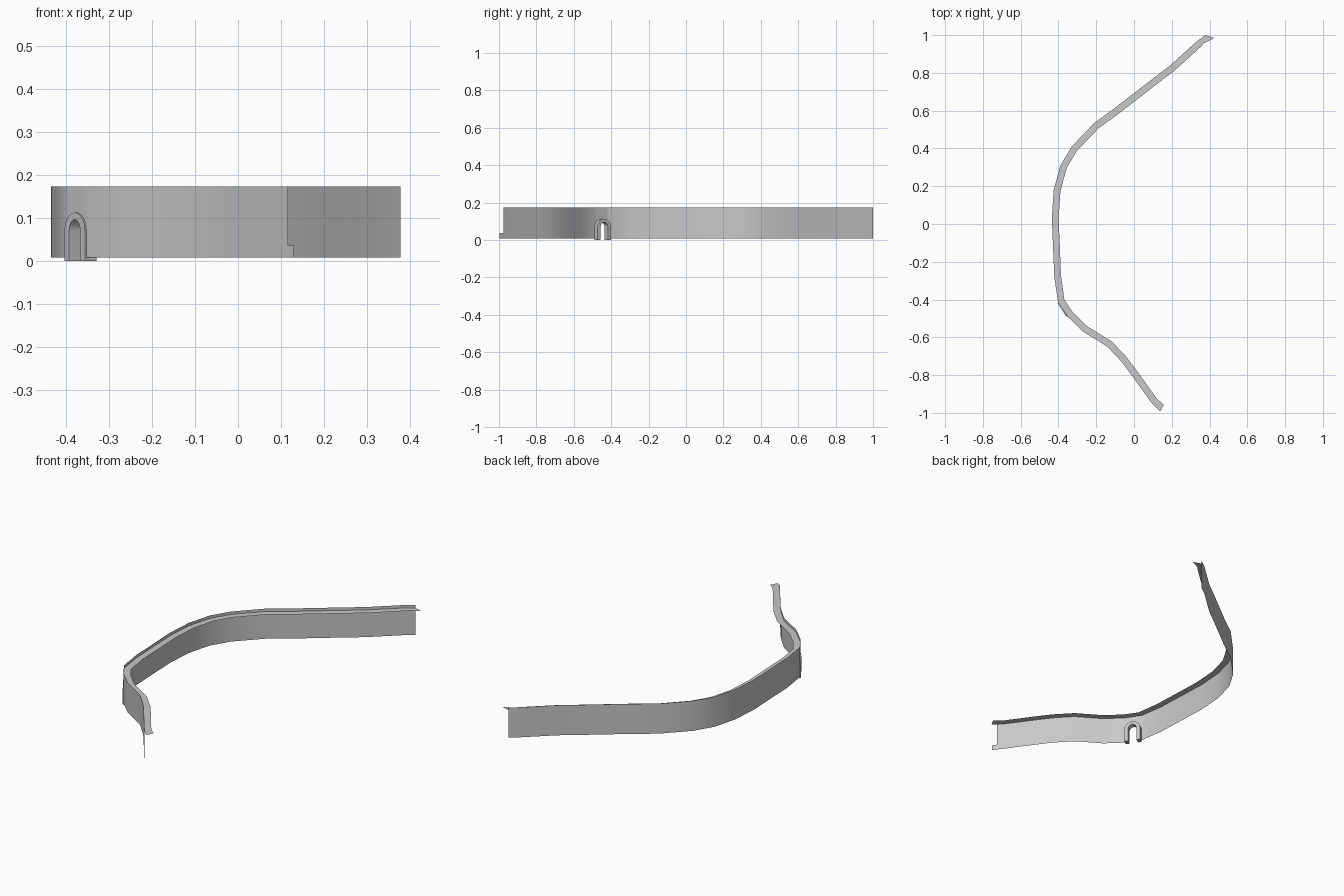
import bpy, bmesh, math
from mathutils import Vector

cube = bpy.data.objects.get("Cube")
if cube:
    bpy.data.objects.remove(cube, do_unlink=True)

BASE, TOP, WALK = 0.008, 0.173, 0.157
WALK_WIDTH = 0.036

stone = bpy.data.materials.new("grey_stone")
stone.use_nodes = True
grey = (0.58, 0.58, 0.58, 1)
stone.diffuse_color = grey
stone.node_tree.nodes["Principled BSDF"].inputs["Base Color"].default_value = grey

# Wall line seen from above, from the back end to the front end
NORTH = [(0.378, 1.0), (0.33, 0.965), (0.19, 0.838), (0.10, 0.77), (-0.10, 0.615),
         (-0.21, 0.535), (-0.33, 0.41), (-0.39, 0.31), (-0.425, 0.18),
         (-0.435, 0.03), (-0.422, -0.28), (-0.402, -0.415)]
SOUTH = [(-0.352, -0.49), (-0.27, -0.57), (-0.14, -0.65), (-0.065, -0.73),
         (-0.02, -0.79), (0.095, -0.95), (0.116, -0.976)]
STEP_END = (0.13, -0.997)

# Gate frame: centre, direction along the wall, direction inward
a, b = Vector(NORTH[-1]), Vector(SOUTH[0])
mid, along = (a + b) / 2, (b - a).normalized()
inward = Vector((-along.y, along.x))


def make_object(name, bm, angle=35):
    bmesh.ops.remove_doubles(bm, verts=bm.verts, dist=0.0002)
    mesh = bpy.data.meshes.new(name)
    bm.to_mesh(mesh)
    bm.free()
    mesh.materials.append(stone)
    obj = bpy.data.objects.new(name, mesh)
    bpy.context.collection.objects.link(obj)
    bpy.ops.object.select_all(action="DESELECT")
    obj.select_set(True)
    bpy.context.view_layer.objects.active = obj
    bpy.ops.object.shade_smooth_by_angle(angle=math.radians(angle))
    return obj


def arch(half_width, spring, rise, steps=10):
    """Points (u, z) over a round arch, without its feet."""
    return [(-half_width * math.cos(math.pi * i / steps),
             spring + rise * math.sin(math.pi * i / steps)) for i in range(steps + 1)]


# Curtain wall: a thin sheet of columns (x, y, bottom, top), open at the gate
columns = [(x, y, BASE, TOP) for x, y in NORTH]
opening = arch(0.031, 0.07, 0.034)
ends = [(opening[0][0], BASE)], [(opening[-1][0], BASE)]
for u, z in ends[0] + opening + ends[1]:
    p = mid + along * u
    columns.append((p.x, p.y, z, TOP))
columns += [(x, y, BASE, TOP) for x, y in SOUTH]
columns += [(*SOUTH[-1], BASE, 0.037), (*STEP_END, BASE, 0.037)]

bm = bmesh.new()
for (x0, y0, b0, t0), (x1, y1, b1, t1) in zip(columns, columns[1:]):
    if math.hypot(x1 - x0, y1 - y0) > 0.0003:
        corners = [(x0, y0, b0), (x0, y0, t0), (x1, y1, t1), (x1, y1, b1)]
        bm.faces.new([bm.verts.new(c) for c in corners])
make_object("curtain_wall", bm)

# Wall walk: a flat ledge along the inner side, below the parapet top
path = [Vector(p) for p in NORTH + SOUTH[:-1] + [(0.138, -0.993)]]
inner = []
for i, p in enumerate(path):
    before = (p - path[max(i - 1, 0)]).normalized()
    after = (path[min(i + 1, len(path) - 1)] - p).normalized()
    d = (before + after).normalized()
    inner.append(p + Vector((-d.y, d.x)) * WALK_WIDTH)
inner[0] = Vector((0.425, 0.985))
inner.insert(1, Vector((0.368, 0.955)))
path.insert(1, path[0].lerp(path[1], 0.4))
inner[-1] = Vector((0.158, -0.957))

bm = bmesh.new()
for i in range(len(path) - 1):
    quad = (path[i], inner[i], inner[i + 1], path[i + 1])
    face = bm.faces.new([bm.verts.new((p.x, p.y, WALK)) for p in quad])
    face.normal_update()
    if face.normal.z < 0:
        face.normal_flip()
make_object("wall_walk", bm)

# Gate arch: a round-headed frame through the wall, open in the middle
outer_line = [(-0.043, 0)] + arch(0.043, 0.07, 0.043) + [(0.043, 0)]
inner_line = [(-0.023, 0)] + arch(0.023, 0.07, 0.026) + [(0.023, 0)]
bm = bmesh.new()


def ring(line, depth):
    verts = []
    for u, z in line:
        p = mid + along * u + inward * depth
        verts.append(bm.verts.new((p.x, p.y, z)))
    return verts


loops = [ring(outer_line, -0.004), ring(outer_line, 0.028),
         ring(inner_line, 0.028), ring(inner_line, -0.004)]
for k in range(4):
    r, s = loops[k], loops[(k + 1) % 4]
    for i in range(len(r) - 1):
        bm.faces.new((r[i], r[i + 1], s[i + 1], s[i]))
for i in (0, -1):
    bm.faces.new([loop[i] for loop in loops])
bmesh.ops.recalc_face_normals(bm, faces=bm.faces)
make_object("gate_arch", bm)
